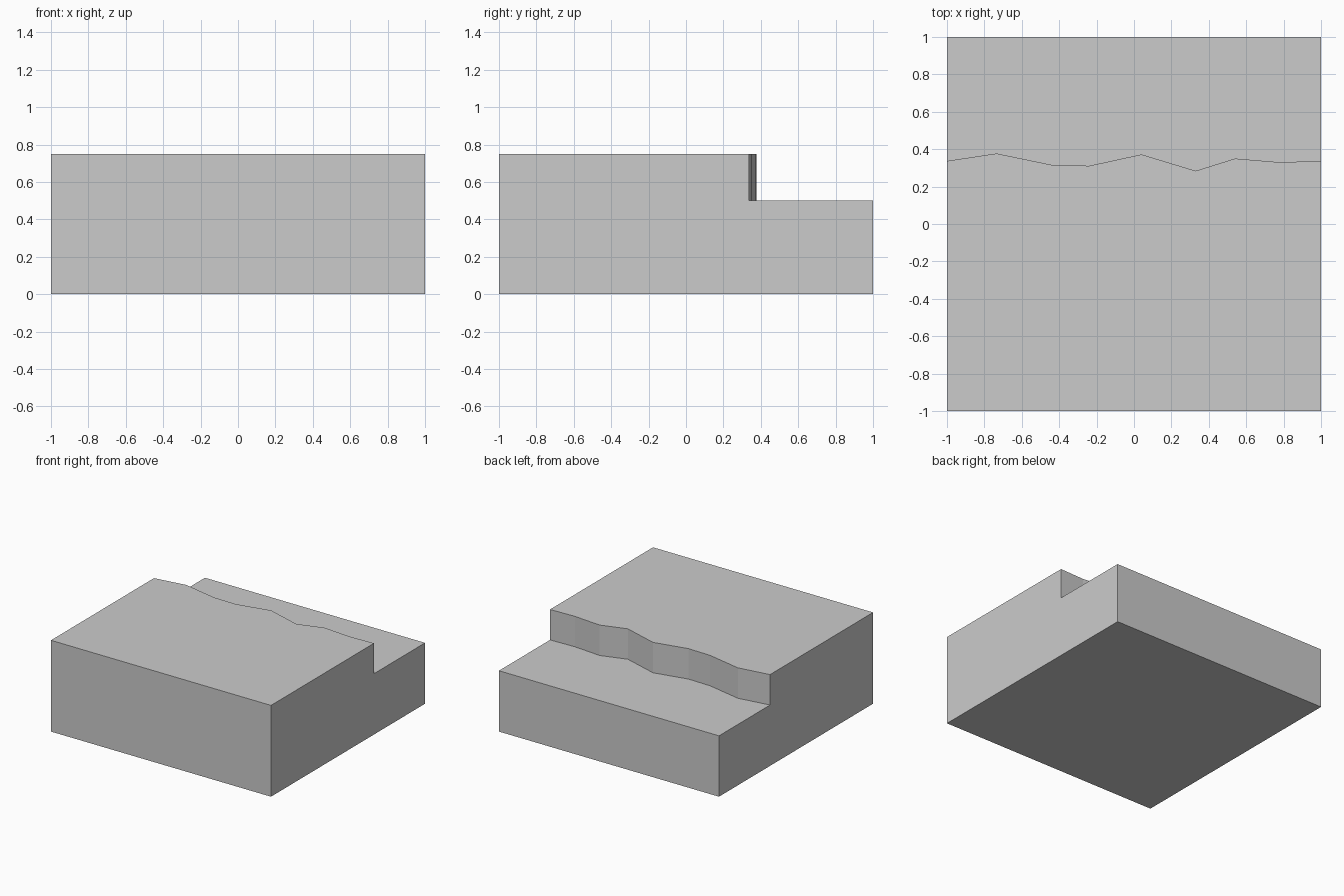
import bpy, bmesh

if "Cube" in bpy.data.objects:
    bpy.data.objects.remove(bpy.data.objects["Cube"])

LOW, HIGH = 0.5, 0.75

# Irregular cliff line seen from above, left to right
edge = [(-1, 0.337), (-0.735, 0.377), (-0.44, 0.316), (-0.24, 0.311), (0.04, 0.372),
        (0.33, 0.284), (0.54, 0.35), (0.78, 0.33), (1, 0.337)]

bm = bmesh.new()


def row(points, z):
    return [bm.verts.new((x, y, z)) for x, y in points]


# Cliff rows and the corner pairs (left, right)
cliff_top, cliff_foot = row(edge, HIGH), row(edge, LOW)
front_top = row([(-1, -1), (1, -1)], HIGH)
front_base = row([(-1, -1), (1, -1)], 0)
back_top = row([(-1, 1), (1, 1)], LOW)
back_base = row([(-1, 1), (1, 1)], 0)

# Upper terrace, lower terrace, front, back and underside
for a, b in ((front_top, cliff_top), (cliff_foot, back_top), (front_base, front_top),
             (back_top, back_base), (back_base, front_base)):
    bm.faces.new(a + b[::-1])

# Cliff wall
for i in range(len(edge) - 1):
    bm.faces.new((cliff_top[i], cliff_top[i + 1], cliff_foot[i + 1], cliff_foot[i]))

# Stepped left and right sides
for s in (0, -1):
    bm.faces.new([r[s] for r in (front_base, back_base, back_top,
                                 cliff_foot, cliff_top, front_top)])

bmesh.ops.recalc_face_normals(bm, faces=bm.faces)
bmesh.ops.triangulate(bm, faces=[f for f in bm.faces if len(f.verts) > 4])
mesh = bpy.data.meshes.new("cliff_step_tile")
bm.to_mesh(mesh)
bm.free()
bpy.context.collection.objects.link(bpy.data.objects.new("cliff_step_tile", mesh))
